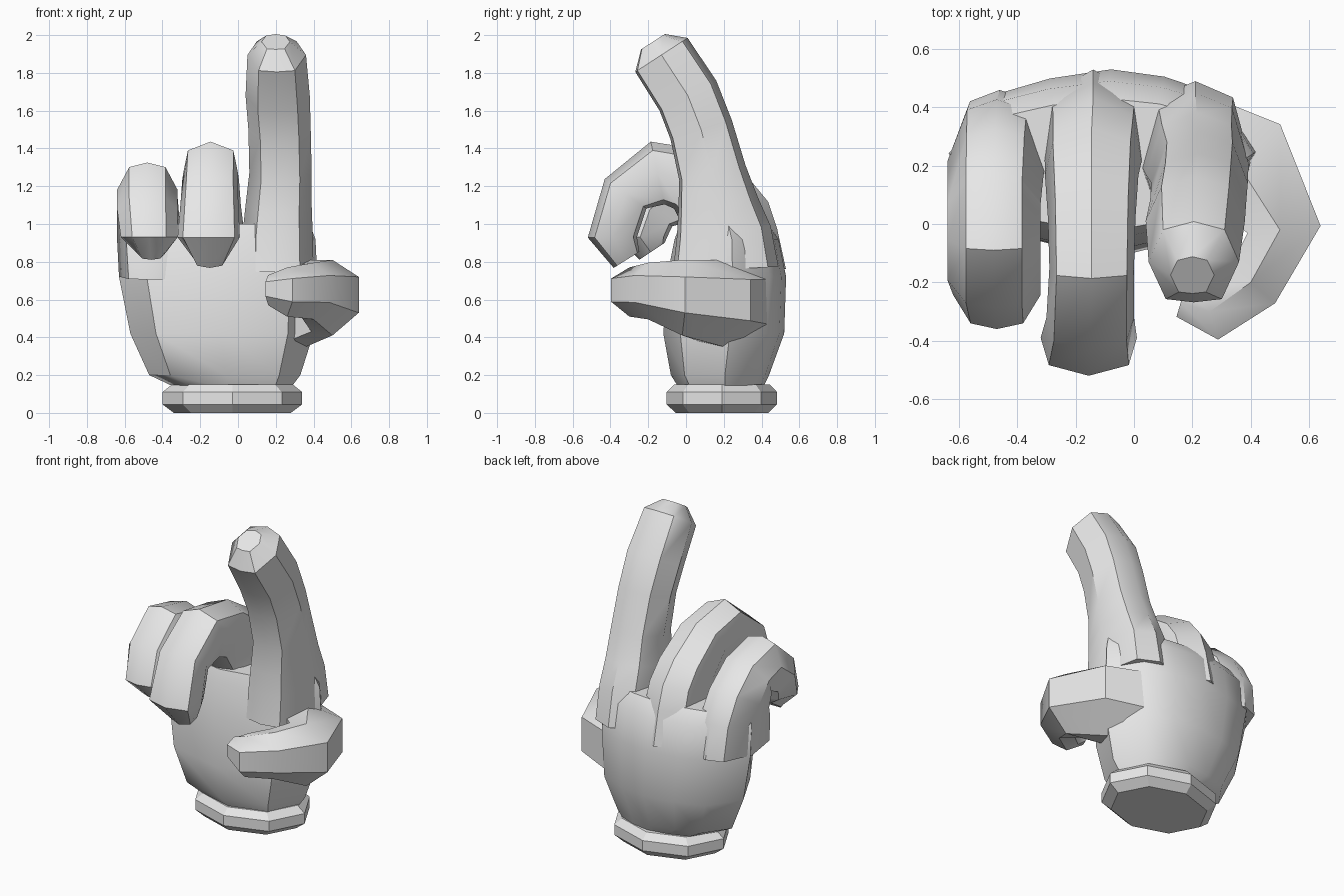
import bpy, bmesh, math
from mathutils import Vector

cube = bpy.data.objects.get("Cube")
if cube:
    bpy.data.objects.remove(cube, do_unlink=True)

# Single glove material
glove = bpy.data.materials.new("glove_grey")
glove.use_nodes = True
GREY = (0.8, 0.8, 0.8, 1.0)
glove.diffuse_color = GREY
glove.node_tree.nodes["Principled BSDF"].inputs["Base Color"].default_value = GREY


def loft(name, rings, angle):
    """Bridge a list of equal-length point rings and cap both ends."""
    bm = bmesh.new()
    vr = [[bm.verts.new(p) for p in ring] for ring in rings]
    n = len(vr[0])
    for a, b in zip(vr, vr[1:]):
        for i in range(n):
            j = (i + 1) % n
            bm.faces.new((a[i], a[j], b[j], b[i]))
    bm.faces.new(vr[0])
    bm.faces.new(vr[-1])
    bmesh.ops.recalc_face_normals(bm, faces=bm.faces)
    mesh = bpy.data.meshes.new(name)
    bm.to_mesh(mesh)
    bm.free()
    mesh.materials.append(glove)
    obj = bpy.data.objects.new(name, mesh)
    bpy.context.collection.objects.link(obj)
    bpy.ops.object.select_all(action='DESELECT')
    obj.select_set(True)
    bpy.context.view_layer.objects.active = obj
    bpy.ops.object.shade_smooth_by_angle(angle=math.radians(angle))


def digit(name, path, axis, section):
    """Sweep a section along (x, y, z, half width, half depth) stations."""
    axis = Vector(axis)
    pts = [Vector(s[:3]) for s in path]
    rings = []
    for i, (p, s) in enumerate(zip(pts, path)):
        t = pts[min(i + 1, len(pts) - 1)] - pts[max(i - 1, 0)]
        t = (t - axis * t.dot(axis)).normalized()
        depth = t.cross(axis)
        rings.append([p + axis * (u * s[3]) + depth * (v * s[4]) for u, v in section])
    loft(name, rings, 40)


def flat_ring(z, x0, x1, y0, y1, outline):
    cx, cy, rx, ry = (x0 + x1) / 2, (y0 + y1) / 2, (x1 - x0) / 2, (y1 - y0) / 2
    return [(cx + u * rx, cy + v * ry, z) for u, v in outline]


# Cuff: eight-sided band with bevelled rims
octagon = [(math.cos(i * math.pi / 4), math.sin(i * math.pi / 4)) for i in range(8)]
loft("cuff", [flat_ring(z, -0.03 - r, -0.03 + r, 0.19 - r * 0.79, 0.19 + r * 0.79, octagon)
              for z, r in ((0, 0.31), (0.045, 0.37), (0.11, 0.37), (0.15, 0.32))], 25)

# Palm: rounded back, flatter front
palm_outline = [(-1, 0.1), (-0.72, 0.72), (-0.35, 0.9), (0.05, 1), (0.4, 0.92), (0.75, 0.72),
                (1, 0.1), (0.72, -0.72), (0, -1), (-0.72, -0.72)]
palm_rings = [(0.12, -0.30, 0.27, -0.03, 0.40), (0.20, -0.47, 0.33, -0.08, 0.44),
              (0.42, -0.57, 0.40, -0.12, 0.52), (0.72, -0.63, 0.42, -0.10, 0.53),
              (0.92, -0.635, 0.41, -0.06, 0.49), (1.0, -0.60, 0.38, -0.03, 0.43)]
loft("palm", [flat_ring(*r, palm_outline) for r in palm_rings], 38)

# Pointing finger
pointing = [(1, 0), (0.68, 0.8), (0, 1), (-0.68, 0.8), (-1, 0), (-0.62, -0.92), (0, -1), (0.62, -0.92)]
digit("index_finger", [
    (0.21, 0.21, 0.76, 0.19, 0.28), (0.21, 0.20, 0.96, 0.185, 0.25),
    (0.215, 0.17, 1.10, 0.175, 0.215), (0.225, 0.14, 1.27, 0.165, 0.18),
    (0.22, 0.08, 1.5, 0.165, 0.17), (0.21, 0.01, 1.68, 0.17, 0.17),
    (0.205, -0.13, 1.895, 0.155, 0.165), (0.20, -0.175, 1.965, 0.075, 0.075)],
    (1, 0, 0), pointing)

# Curled fingers, with knuckles running down into the back of the palm
curled = [(1, 0), (0.83, 0.72), (0, 1), (-0.83, 0.72), (-1, 0), (-0.65, -0.85), (0, -1), (0.65, -0.85)]
digit("middle_finger", [
    (-0.14, 0.25, 0.74, 0.17, 0.28), (-0.14, 0.235, 0.94, 0.17, 0.25),
    (-0.14, 0.21, 1.02, 0.165, 0.245), (-0.145, 0.165, 1.10, 0.16, 0.22),
    (-0.145, 0.02, 1.235, 0.15, 0.175), (-0.145, -0.15, 1.27, 0.145, 0.17),
    (-0.15, -0.32, 1.16, 0.15, 0.135), (-0.155, -0.39, 0.93, 0.165, 0.13),
    (-0.15, -0.315, 0.81, 0.08, 0.08)], (1, 0, 0), curled)
rounded = [(1, 0.1), (0.6, 0.85), (0, 1), (-0.6, 0.85), (-1, 0.1), (-0.7, -0.85), (0, -1), (0.7, -0.85)]
digit("little_finger", [
    (-0.46, 0.20, 0.72, 0.17, 0.26), (-0.47, 0.19, 0.91, 0.17, 0.24),
    (-0.475, 0.15, 1.02, 0.165, 0.205), (-0.48, 0.06, 1.13, 0.16, 0.17),
    (-0.48, -0.05, 1.165, 0.16, 0.165), (-0.48, -0.18, 1.07, 0.16, 0.135),
    (-0.47, -0.23, 0.93, 0.15, 0.13), (-0.46, -0.18, 0.855, 0.08, 0.08)],
    (1, 0, 0), rounded)

# Thumb folded across the front
thumb_section = [(0.55, -1), (1, 0), (0.9, 0.8), (-0.9, 0.8), (-1, 0), (-0.4, -1)]
digit("thumb", [
    (0.20, 0.28, 0.57, 0.25, 0.17), (0.36, 0.20, 0.58, 0.23, 0.20),
    (0.50, -0.02, 0.61, 0.20, 0.14), (0.40, -0.20, 0.645, 0.15, 0.11),
    (0.26, -0.30, 0.64, 0.13, 0.10), (0.16, -0.27, 0.65, 0.08, 0.05)],
    (0, 0, 1), thumb_section)
